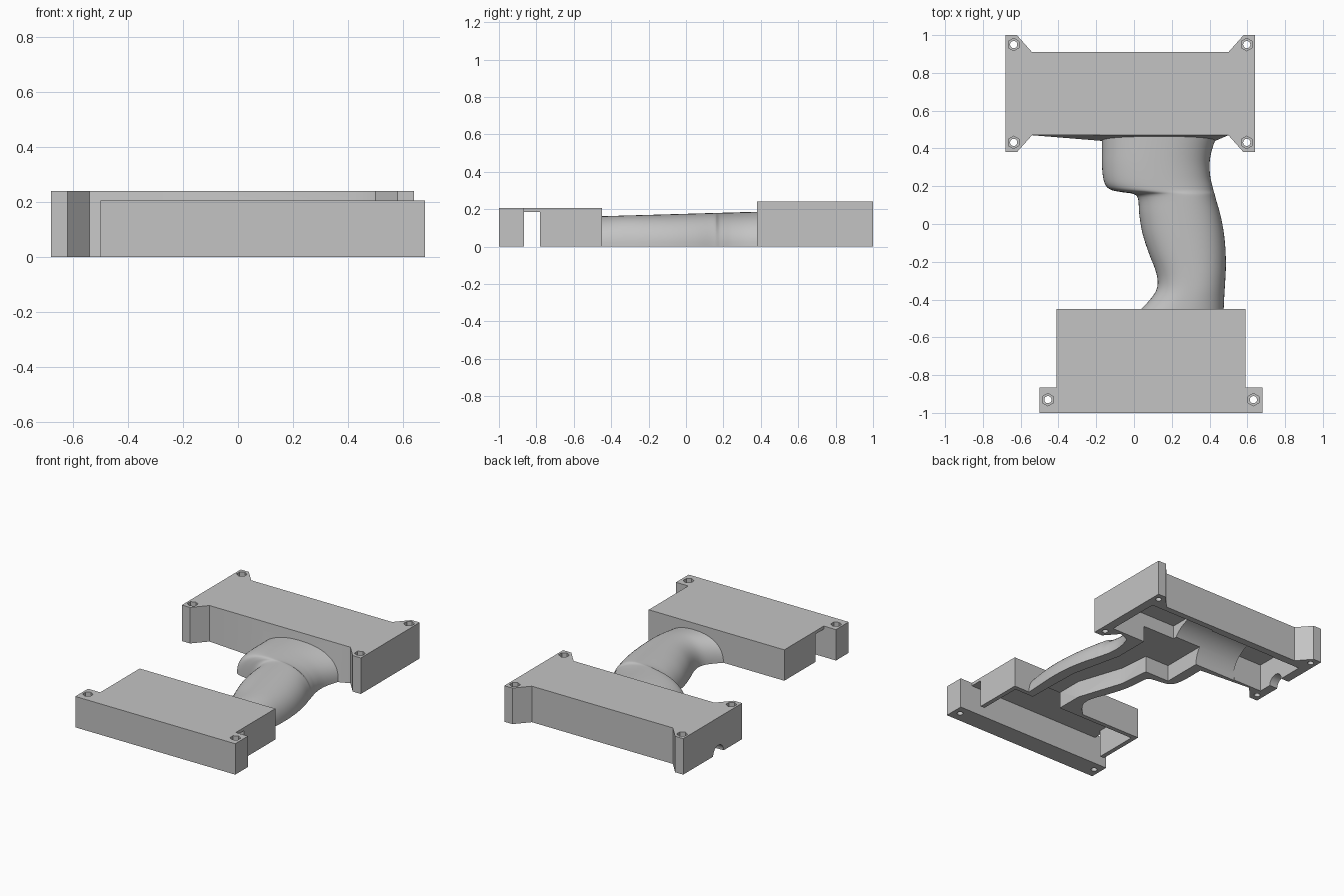
import bpy, bmesh, math
from mathutils import Vector

if "Cube" in bpy.data.objects:
    bpy.data.objects.remove(bpy.data.objects["Cube"], do_unlink=True)

grey = bpy.data.materials.new("plain grey")
grey.use_nodes = True
grey.diffuse_color = (0.55, 0.55, 0.55, 1)
grey.node_tree.nodes["Principled BSDF"].inputs["Base Color"].default_value = grey.diffuse_color


def finish(bm, name):
    bmesh.ops.recalc_face_normals(bm, faces=bm.faces)
    mesh = bpy.data.meshes.new(name)
    bm.to_mesh(mesh)
    bm.free()
    mesh.materials.append(grey)
    obj = bpy.data.objects.new(name, mesh)
    bpy.context.collection.objects.link(obj)
    return obj


def prism(name, outline, z0, z1, adjust_bottom=None):
    """Upright prism; adjust_bottom may shift the lower outline."""
    bm = bmesh.new()
    low = [bm.verts.new((*(adjust_bottom(x, y) if adjust_bottom else (x, y)), z0)) for x, y in outline]
    high = [bm.verts.new((x, y, z1)) for x, y in outline]
    bm.faces.new(low)
    bm.faces.new(high)
    for i in range(len(low)):
        j = (i + 1) % len(low)
        bm.faces.new((low[i], low[j], high[j], high[i]))
    return finish(bm, name)


def box(x0, x1, y0, y1, z0, z1):
    return prism("cutter", [(x0, y0), (x1, y0), (x1, y1), (x0, y1)], z0, z1)


def round_cutter(x, y, r, sides, z0, z1):
    ring = [(x + r * math.sin(math.tau * i / sides), y + r * math.cos(math.tau * i / sides))
            for i in range(sides)]
    return prism("cutter", ring, z0, z1)


def bore(x0, x1, y, r):
    """Cylinder along x, centred on the base plane."""
    cutter = round_cutter(0, 0, r, 48, x0, x1)
    for v in cutter.data.vertices:
        a, b, c = v.co
        v.co = (c, y + a, b)
    return cutter


def cut(obj, cutters):
    bpy.context.view_layer.objects.active = obj
    for cutter in cutters:
        cutter.hide_render = True
        mod = obj.modifiers.new("cut", "BOOLEAN")
        mod.operation, mod.solver, mod.object = "DIFFERENCE", "EXACT", cutter
        bpy.ops.object.modifier_apply(modifier=mod.name)
        bpy.data.objects.remove(cutter, do_unlink=True)


def bolt_cutters(points, top):
    out = []
    for x, y in points:
        out.append(round_cutter(x, y, 0.019, 24, -0.1, top + 0.1))
        out.append(round_cutter(x, y, 0.033, 6, top - 0.04, top + 0.1))
    return out


def channel():
    """Wire channel with a side bay for the trigger."""
    return prism("cutter", [(0.2, -0.55), (0.2, -0.3), (0.1, 0.0), (0.08, 0.21), (-0.1, 0.21),
                            (-0.1, 0.55), (0.33, 0.55), (0.33, 0.25), (0.41, -0.1), (0.42, -0.55)],
                 -0.1, 0.11)


# Rear housing: eared plan with a lower front wall that swells towards the grip
right, left = (0.64, 0.58, 0.50), (-0.68, -0.62, -0.54)
rear_plan = [(left[0], 0.38), (left[1], 0.38), (left[2], 0.47), (-0.17, 0.47), (0.43, 0.47),
             (right[2], 0.47), (right[1], 0.38), (right[0], 0.38), (right[0], 1), (right[1], 1),
             (right[2], 0.91), (left[2], 0.91), (left[1], 1), (left[0], 1)]


def swell(x, y):
    return (x, 0.44) if y == 0.47 and -0.2 < x < 0.45 else (x, y)


rear_housing = prism("rear_housing", rear_plan, 0, 0.24, swell)
cut(rear_housing, [box(0.09, 0.58, 0.49, 0.87, -0.1, 0.2),
                   bore(-0.41, 0.12, 0.67, 0.19),
                   box(-0.62, -0.4, 0.485, 0.855, -0.1, 0.185),
                   bore(-0.8, -0.6, 0.63, 0.055),
                   channel()]
    + bolt_cutters([(x, y) for x in (-0.637, 0.597) for y in (0.432, 0.95)], 0.24))

# Front housing: hollow box with two bolt ears and a slot across both sides
front_housing = prism("front_housing", [(-0.5, -1), (0.68, -1), (0.68, -0.866), (0.59, -0.866),
                                        (0.59, -0.45), (-0.41, -0.45), (-0.41, -0.866),
                                        (-0.5, -0.866)], 0, 0.206)
hollow = prism("cutter", [(-0.45, -0.866), (0.63, -0.866), (0.63, -0.78), (0.56, -0.78),
                          (0.56, -0.48), (-0.38, -0.48), (-0.38, -0.78), (-0.45, -0.78)],
               -0.1, 0.185)
cut(front_housing, [hollow, channel()] + bolt_cutters([(-0.456, -0.93), (0.632, -0.93)], 0.206))

# Grip: lofted half-oval sections, given as (y, lower x edge, upper x edge)
sections = [Vector(s) for s in (
    (-0.47, 0.02, 0.474), (-0.4, 0.085, 0.477), (-0.35, 0.118, 0.48), (-0.3, 0.125, 0.483),
    (-0.24, 0.112, 0.486), (-0.15, 0.077, 0.485), (-0.05, 0.045, 0.476), (0.05, 0.028, 0.457),
    (0.13, 0.022, 0.434), (0.158, 0.0, 0.427), (0.168, -0.06, 0.424), (0.18, -0.12, 0.42),
    (0.205, -0.15, 0.414), (0.25, -0.164, 0.404), (0.32, -0.17, 0.4), (0.39, -0.17, 0.412),
    (0.472, -0.17, 0.44))]


def spline(pts, steps):
    out = []
    for i in range(len(pts) - 1):
        a, b, c, d = (pts[max(0, min(len(pts) - 1, k))] for k in range(i - 1, i + 3))
        for s in range(steps):
            t = s / steps
            out.append(0.5 * (2 * b + (c - a) * t + (2 * a - 5 * b + 4 * c - d) * t ** 2
                              + (3 * b - a - 3 * c + d) * t ** 3))
    return out + [pts[-1]]


bm = bmesh.new()
rings = []
power = 2 / 2.3
for y, x0, x1 in spline(sections, 4):
    height = 0.162 + 0.024 * (y + 0.45) / 0.83
    ring = []
    for i in range(33):
        c, s = math.cos(math.pi * i / 32), math.sin(math.pi * i / 32)
        x = (x0 + x1) / 2 + (x1 - x0) / 2 * math.copysign(abs(c) ** power, c)
        ring.append(bm.verts.new((x, y, height * max(s, 0) ** power if 0 < i < 32 else 0)))
    rings.append(ring)
for a, b in zip(rings, rings[1:]):
    for i in range(33):
        j = (i + 1) % 33
        bm.faces.new((a[i], a[j], b[j], b[i]))
bm.faces.new(rings[0])
bm.faces.new(rings[-1])
grip = finish(bm, "grip")
cut(grip, [channel()])

# Smooth the curved surfaces, keep the edges crisp
for obj in (rear_housing, front_housing, grip):
    bpy.ops.object.select_all(action="DESELECT")
    obj.select_set(True)
    bpy.context.view_layer.objects.active = obj
    bpy.ops.object.shade_smooth_by_angle(angle=math.radians(32))
